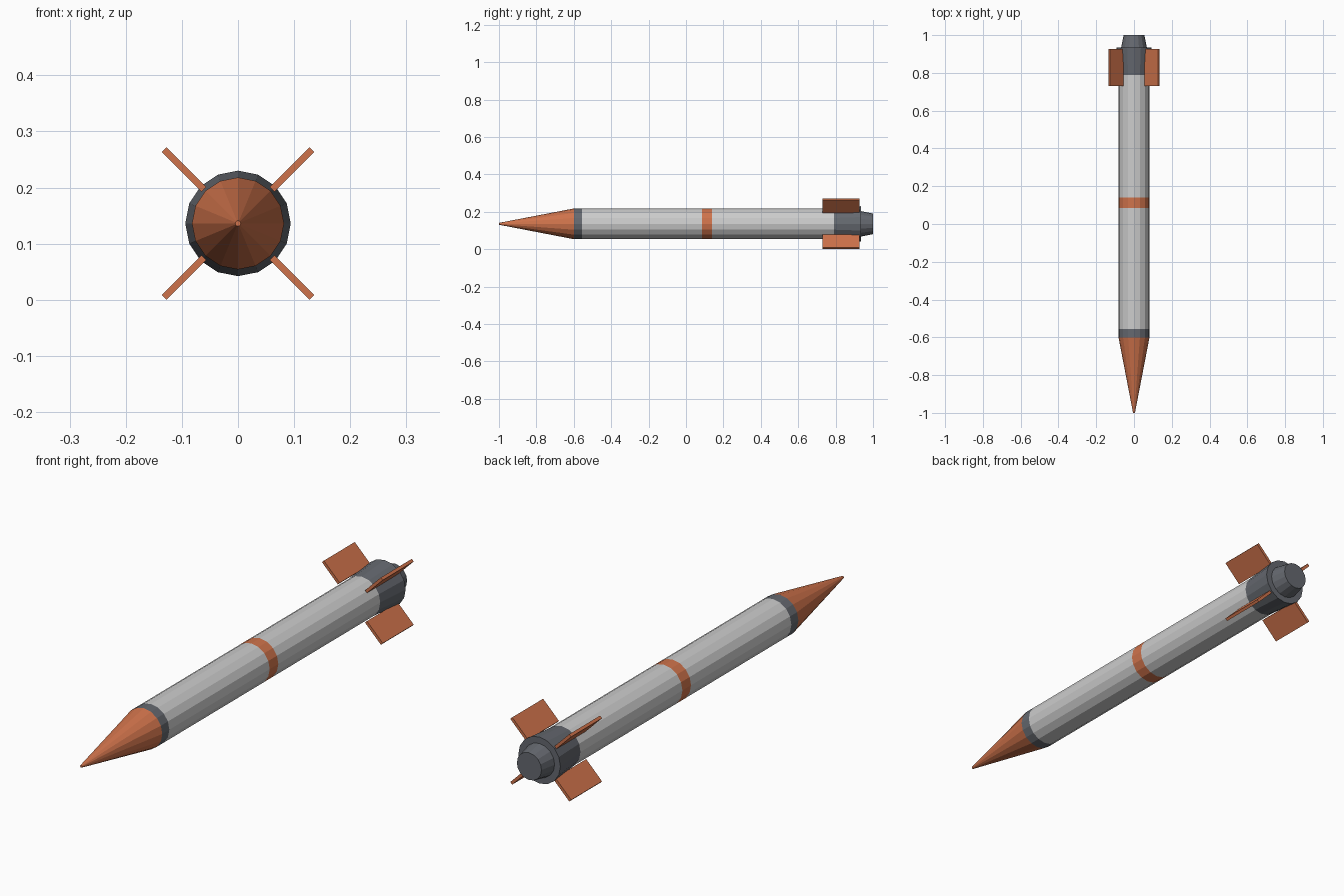
import bpy, bmesh, math
from mathutils import Matrix

if "Cube" in bpy.data.objects:
    bpy.data.objects.remove(bpy.data.objects["Cube"])

SIDES = 16
AXIS_Z = 0.136


def material(name, rgb):
    m = bpy.data.materials.new(name)
    m.diffuse_color = (*rgb, 1)
    m.use_nodes = True
    m.node_tree.nodes["Principled BSDF"].inputs["Base Color"].default_value = m.diffuse_color
    return m


ORANGE = material("orange", (0.62, 0.17, 0.07))
DARK = material("dark_grey", (0.13, 0.14, 0.16))
LIGHT = material("light_grey", (0.55, 0.57, 0.58))


def finish(name, bm, mat):
    bmesh.ops.recalc_face_normals(bm, faces=bm.faces)
    me = bpy.data.meshes.new(name)
    bm.to_mesh(me)
    bm.free()
    me.materials.append(mat)
    ob = bpy.data.objects.new(name, me)
    ob.location.z = AXIS_Z
    bpy.context.collection.objects.link(ob)
    return ob


def lathe(name, profile, mat, caps=(False, False)):
    """Flat-sided turned part along y from (y, radius) pairs."""
    bm = bmesh.new()
    rings = []
    for y, r in profile:
        angles = [2 * math.pi * i / SIDES for i in range(SIDES)]
        rings.append([bm.verts.new((r * math.cos(a), y, r * math.sin(a))) for a in angles])
    for a, b in zip(rings, rings[1:]):
        for i in range(SIDES):
            j = (i + 1) % SIDES
            bm.faces.new((a[i], a[j], b[j], b[i]))
    for ring, cap in zip((rings[0], rings[-1]), caps):
        if cap:
            bm.faces.new(ring)
    return finish(name, bm, mat)


# Fuselage sections, nose to tail
R = 0.082
lathe("nose_cone", [(-1, 0.005), (-0.6, R)], ORANGE, (True, False))
lathe("nose_ring", [(-0.6, R), (-0.555, R)], DARK)
lathe("front_body", [(-0.555, R), (0.085, R)], LIGHT)
lathe("body_band", [(0.085, R), (0.14, R)], ORANGE)
lathe("rear_body", [(0.14, R), (0.79, R)], LIGHT)

# Flared tail collar and exhaust nozzle
lathe("tail_collar", [(0.79, R), (0.935, 0.094), (0.935, 0.068)], DARK)
lathe("nozzle", [(0.935, 0.068), (1.0, 0.055)], DARK, (False, True))

# Four diagonal fins
INNER, OUTER, THICK = 0.086, 0.186, 0.012
for i in range(4):
    bm = bmesh.new()
    bmesh.ops.create_cube(bm, size=1, matrix=(
        Matrix.Rotation(math.radians(45 + 90 * i), 4, 'Y')
        @ Matrix.Translation(((INNER + OUTER) / 2, 0.828, 0))
        @ Matrix.Diagonal((OUTER - INNER, 0.197, THICK, 1))))
    finish(f"fin_{i + 1}", bm, ORANGE)
